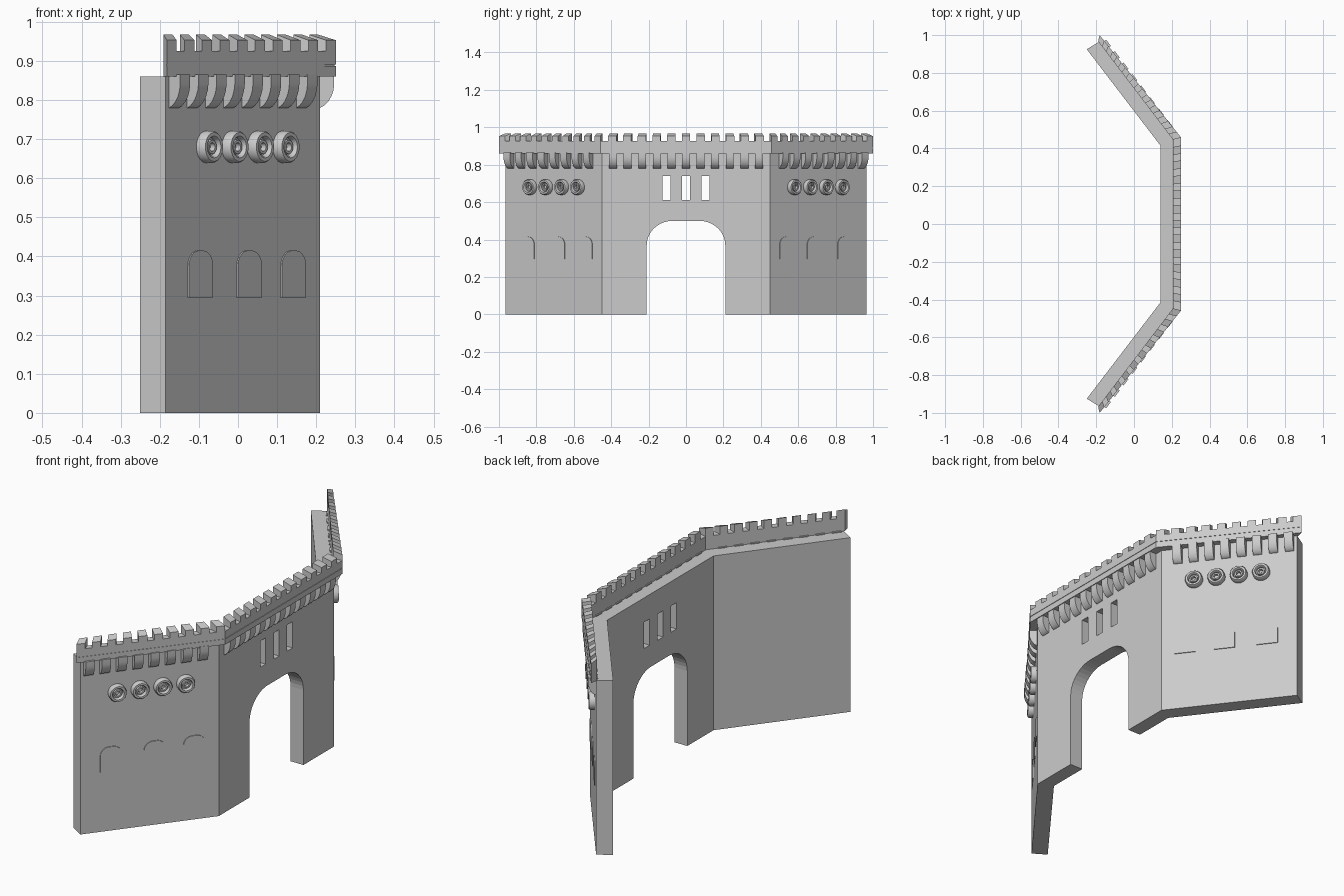
import bpy, bmesh, math
from mathutils import Vector

if "Cube" in bpy.data.objects:
    bpy.data.objects.remove(bpy.data.objects["Cube"])

# Wing frame: outer wall bend, direction along wing, outward normal
BEND, TIP = Vector((0.21, 0.45)), Vector((-0.185, 0.965))
LENGTH = (TIP - BEND).length
U = (TIP - BEND).normalized()
N = Vector((U.y, -U.x))


def wing(s):
    def f(a, z, d):
        p = BEND + U * a + N * d
        return Vector((p.x, s * p.y, z))
    return f


def centre(a, z, d):
    return Vector((0.21 + d, a, z))


def finish(bm, name, smooth=None):
    bmesh.ops.recalc_face_normals(bm, faces=bm.faces)
    me = bpy.data.meshes.new(name)
    bm.to_mesh(me)
    bm.free()
    ob = bpy.data.objects.new(name, me)
    bpy.context.collection.objects.link(ob)
    bpy.context.view_layer.objects.active = ob
    if smooth:
        bpy.ops.object.select_all(action='DESELECT')
        ob.select_set(True)
        bpy.ops.object.shade_smooth_by_angle(angle=math.radians(smooth))
    return ob


def loft(bm, rings, caps=True):
    """Skin closed rings of points; cap both ends or close the loop."""
    vs = [[bm.verts.new(p) for p in r] for r in rings]
    n = len(vs[0])
    pairs = list(zip(vs, vs[1:])) + ([] if caps else [(vs[-1], vs[0])])
    for r0, r1 in pairs:
        for i in range(n):
            j = (i + 1) % n
            bm.faces.new((r0[i], r0[j], r1[j], r1[i]))
    if caps:
        bm.faces.new(vs[0])
        bm.faces.new(vs[-1])


def arch(cy, hw, z0, zs, zt, rx, steps=10):
    """Opening outline: straight jambs, elliptical shoulders."""
    pts = [(cy - hw, z0), (cy + hw, z0)]
    q = [(hw - rx + rx * math.cos(t), zs + (zt - zs) * math.sin(t))
         for t in [i * math.pi / 2 / steps for i in range(steps + 1)]]
    pts += [(cy + y, z) for y, z in q]
    pts += [(cy - y, z) for y, z in reversed(q)]
    return pts


# Wall: bent plan extruded upward
outer = [(-0.185, -0.965), (0.21, -0.45), (0.21, 0.45), (-0.185, 0.965)]
inner = [(-0.25, 0.925), (0.14, 0.415), (0.14, -0.415), (-0.25, -0.925)]
bm = bmesh.new()
loft(bm, [[Vector((x, y, z)) for x, y in outer + inner] for z in (0, 0.86)])
wall = finish(bm, "wall")

# Gateway and slit windows cut through the centre wall
bm = bmesh.new()
cuts = [arch(0, 0.21, -0.1, 0.37, 0.5, 0.14)]
cuts += [[(y - .021, .61), (y + .021, .61), (y + .021, .74), (y - .021, .74)]
         for y in (-0.105, 0, 0.105)]
for c in cuts:
    # drop coincident points of the outline
    c = [p for i, p in enumerate(c) if (Vector(p) - Vector(c[i - 1])).length > 1e-5]
    loft(bm, [[Vector((x, y, z)) for y, z in c] for x in (0.05, 0.3)])
cutter = finish(bm, "opening_cutter")
cutter.hide_render = True
mod = wall.modifiers.new("openings", 'BOOLEAN')
mod.object, mod.operation, mod.solver = cutter, 'DIFFERENCE', 'EXACT'
bpy.context.view_layer.objects.active = wall
bpy.ops.object.modifier_apply(modifier=mod.name)
bpy.data.objects.remove(cutter)

# Parapet plan: inner and outer lines
P_IN = [Vector(p) for p in ((-0.19, -0.967), (0.206, -0.447), (0.206, 0.447), (-0.19, 0.967))]
P_OUT = [Vector(p) for p in ((-0.182, -1.0), (0.25, -0.457), (0.25, 0.457), (-0.182, 1.0))]


def plan(k, s, t, z):
    a = P_IN[k].lerp(P_IN[k + 1], s)
    b = P_OUT[k].lerp(P_OUT[k + 1], s)
    p = a.lerp(b, t)
    return Vector((p.x, p.y, z))


# Parapet band with a fine groove
band = [(0, .86), (1, .86), (1, .887), (.94, .887), (.94, .891), (1, .891), (1, .926), (0, .926)]
bm = bmesh.new()
loft(bm, [[plan(k, s, t, z) for t, z in band] for k, s in ((0, 0), (1, 0), (1, 1), (2, 1))])
finish(bm, "parapet")

# Merlons with tops sloping outward
bm = bmesh.new()
top = [(0, .922), (1, .922), (1, .953), (0, .967)]


def merlon(k, s0, s1):
    loft(bm, [[plan(k, s, t, z) for t, z in top] for s in (s0, s1)])


for i in range(10):
    w, pitch = 0.058, (1 - 0.058) / 9
    for k in (0, 2):
        merlon(k, i * pitch, i * pitch + w)
for i in range(11):
    c = 0.5 + (i - 5) * 0.078 / 0.904
    merlon(1, c - 0.024, c + 0.024)
finish(bm, "merlons")

# Curved corbels under the parapet
bm = bmesh.new()
corbel = [(-.01, .865), (.036, .865), (.036, .84), (.034, .825), (.029, .81),
          (.021, .796), (.011, .786), (0, .78), (-.01, .78)]


def add_corbel(f, a):
    loft(bm, [[f(a + h, z, d) for d, z in corbel] for h in (-.021, .021)])


for i in range(11):
    add_corbel(centre, (i - 5) * 0.078)
for s in (-1, 1):
    for i in range(8):
        add_corbel(wing(s), 0.079 + i * 0.0764)
finish(bm, "corbels", 30)

# Round bosses: turned rings on each wing
ring = [(.041, -.005), (.041, .02), (.037, .026), (.028, .026), (.025, .022), (.024, .01),
        (.019, .01), (.018, .02), (.011, .02), (.010, .006), (.001, .006), (.001, -.005)]
bm = bmesh.new()
for s in (-1, 1):
    f = wing(s)
    for y in (0.575, 0.66, 0.745, 0.83):
        a = (y - BEND.y) / U.y
        loft(bm, [[f(a + r * math.cos(t), 0.68 + r * math.sin(t), d) for r, d in ring]
                  for t in [j * math.tau / 28 for j in range(28)]], caps=False)
finish(bm, "round_bosses", 35)

# Shallow blind windows with rounded heads
bm = bmesh.new()
for s in (-1, 1):
    f = wing(s)
    for y in (0.541, 0.688, 0.851):
        a = (y - BEND.y) / U.y
        pts = arch(a, 0.051, 0.295, 0.375, 0.415, 0.042, 7)
        pts = [p for i, p in enumerate(pts) if (Vector(p) - Vector(pts[i - 1])).length > 1e-5]
        loft(bm, [[f(p, z, d) for p, z in pts] for d in (-.005, .004)])
finish(bm, "blind_windows")
